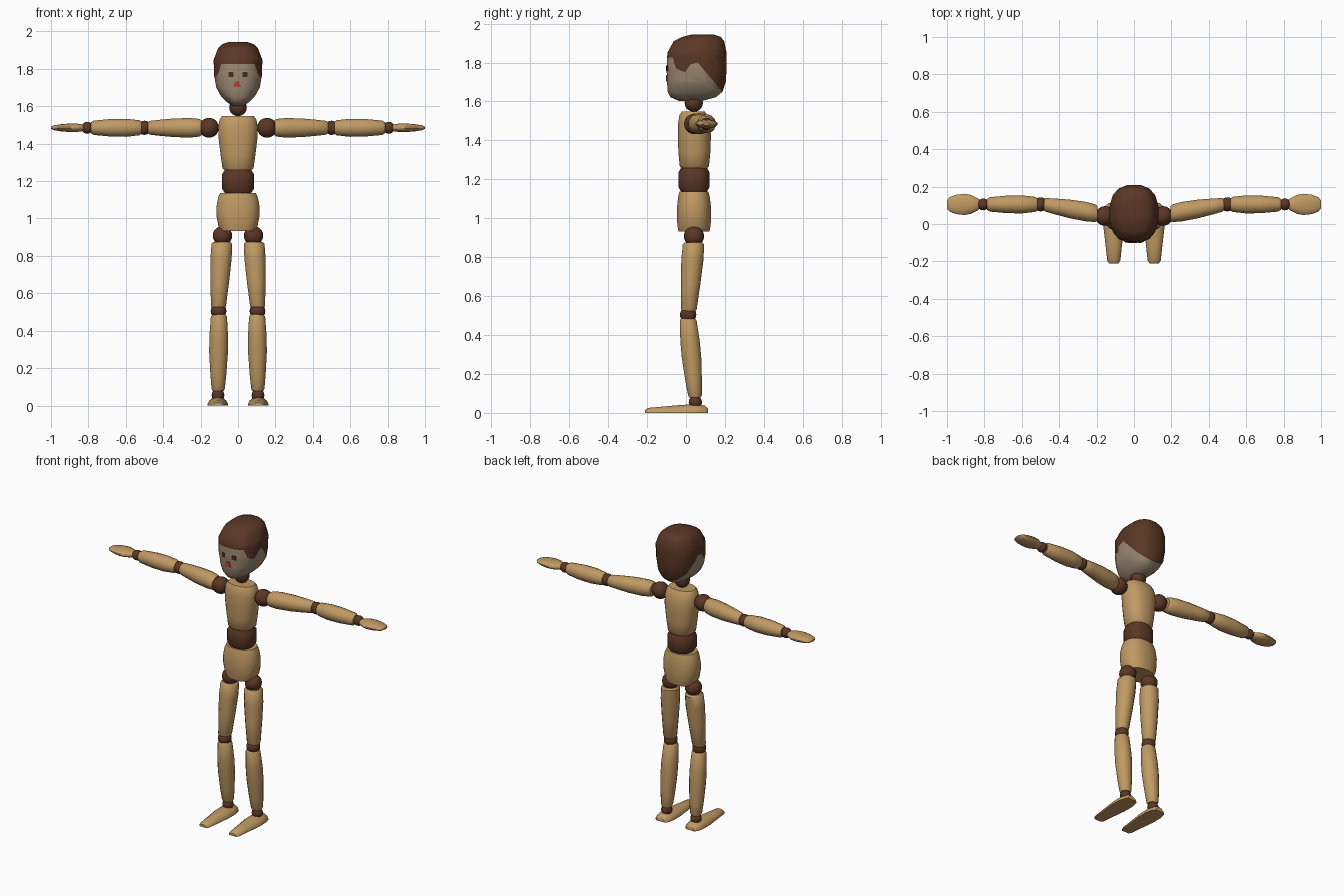
import bpy, bmesh, math
from mathutils import Vector, Matrix

if "Cube" in bpy.data.objects:
    bpy.data.objects.remove(bpy.data.objects["Cube"])


def material(name, rgb):
    m = bpy.data.materials.new(name)
    m.diffuse_color = (*rgb, 1)
    m.use_nodes = True
    m.node_tree.nodes["Principled BSDF"].inputs["Base Color"].default_value = m.diffuse_color
    return m


WOOD = material("light_wood", (0.53, 0.32, 0.125))
DARK = material("dark_brown", (0.105, 0.038, 0.019))
SKIN = material("face_beige", (0.34, 0.25, 0.175))
EYE = material("eye_brown", (0.06, 0.028, 0.015))
RED = material("mouth_red", (0.52, 0.05, 0.03))


def finish(name, bm, mats, angle=42):
    bmesh.ops.recalc_face_normals(bm, faces=bm.faces)
    me = bpy.data.meshes.new(name)
    bm.to_mesh(me)
    bm.free()
    for m in mats:
        me.materials.append(m)
    for p in me.polygons:
        p.use_smooth = True
    me.set_sharp_from_angle(angle=math.radians(angle))
    ob = bpy.data.objects.new(name, me)
    bpy.context.collection.objects.link(ob)
    return ob


def loft(rings, axis, n=16, power=2.0, floor=None):
    """Rings are (x, y, z, a, b): centre and the two half sizes across the axis."""
    bm = bmesh.new()
    loops = []
    for x, y, z, a, b in rings:
        loop = []
        for i in range(n):
            t = 2 * math.pi * (i + 0.5) / n
            c, s = math.cos(t), math.sin(t)
            u = a * math.copysign(abs(c) ** (2 / power), c)
            v = b * math.copysign(abs(s) ** (2 / power), s)
            off = {'x': (0, u, v), 'y': (u, 0, v), 'z': (u, v, 0)}[axis]
            p = Vector((x, y, z)) + Vector(off)
            if floor is not None:
                p.z = max(p.z, floor)
            loop.append(bm.verts.new(p))
        loops.append(loop)
    for l0, l1 in zip(loops, loops[1:]):
        for i in range(n):
            j = (i + 1) % n
            bm.faces.new((l0[i], l0[j], l1[j], l1[i]))
    bm.faces.new(loops[0])
    bm.faces.new(loops[-1])
    return bm


def ball(name, centre, r):
    bm = bmesh.new()
    bmesh.ops.create_uvsphere(bm, u_segments=16, v_segments=10, radius=r,
                              matrix=Matrix.Translation(centre))
    return finish(name, bm, [DARK])


def limb(name, p0, p1, profile, axis):
    """Turned wooden piece from p0 to p1; profile is (fraction, radius)."""
    p0, p1 = Vector(p0), Vector(p1)
    rings = [(*p0.lerp(p1, t), r, r) for t, r in profile]
    finish(name, loft(rings, axis), [WOOD])


# Torso: (z, y centre, half width, half depth)
chest = [(1.255, 0.043, 0.070, 0.066), (1.268, 0.043, 0.084, 0.076),
         (1.34, 0.043, 0.094, 0.083), (1.43, 0.043, 0.105, 0.086),
         (1.49, 0.041, 0.107, 0.082), (1.53, 0.038, 0.099, 0.072),
         (1.548, 0.037, 0.085, 0.060)]
pelvis = [(0.932, 0.041, 0.092, 0.080), (0.96, 0.041, 0.106, 0.086),
          (1.01, 0.041, 0.116, 0.089), (1.06, 0.041, 0.117, 0.088),
          (1.11, 0.041, 0.108, 0.082), (1.137, 0.041, 0.096, 0.075)]
waist = [(1.128, 0.041, 0.066, 0.062), (1.16, 0.041, 0.087, 0.081),
         (1.235, 0.041, 0.087, 0.081), (1.268, 0.041, 0.066, 0.062)]
for name, prof, mat in (("chest", chest, WOOD), ("pelvis", pelvis, WOOD),
                        ("waist_joint", waist, DARK)):
    finish(name, loft([(0, y, z, a, b) for z, y, a, b in prof], 'z', 20, 2.3), [mat])
ball("neck_joint", (0, 0.04, 1.594), 0.047)

# Arms and legs, both sides
for s, side in ((-1, "right"), (1, "left")):
    ball(side + "_shoulder_joint", (s * 0.155, 0.043, 1.485), 0.053)
    ball(side + "_elbow_joint", (s * 0.50, 0.105, 1.485), 0.038)
    ball(side + "_wrist_joint", (s * 0.806, 0.105, 1.485), 0.032)
    limb(side + "_upper_arm", (s * 0.195, 0.056, 1.485), (s * 0.483, 0.104, 1.485),
         [(0, 0.040), (0.04, 0.048), (0.2, 0.053), (0.5, 0.051), (0.8, 0.043),
          (0.97, 0.037), (1, 0.030)], 'x')
    limb(side + "_forearm", (s * 0.517, 0.105, 1.485), (s * 0.785, 0.105, 1.485),
         [(0, 0.034), (0.04, 0.041), (0.3, 0.049), (0.6, 0.048), (0.95, 0.039),
          (1, 0.030)], 'x')
    hand = [(0.825, 0.024, 0.014), (0.835, 0.032, 0.019), (0.87, 0.051, 0.024),
            (0.905, 0.058, 0.023), (0.95, 0.053, 0.019), (0.985, 0.040, 0.013),
            (1.0, 0.022, 0.006)]
    finish(side + "_hand", loft([(s * x, 0.105, 1.485, a, b) for x, a, b in hand], 'x'), [WOOD])

    ball(side + "_hip_joint", (s * 0.083, 0.041, 0.908), 0.052)
    ball(side + "_knee_joint", (s * 0.104, 0.011, 0.505), 0.042)
    ball(side + "_ankle_joint", (s * 0.107, 0.048, 0.055), 0.034)
    limb(side + "_thigh", (s * 0.086, 0.039, 0.875), (s * 0.105, 0.014, 0.522),
         [(0, 0.046), (0.03, 0.056), (0.25, 0.058), (0.6, 0.051), (0.97, 0.041),
          (1, 0.035)], 'z')
    limb(side + "_shin", (s * 0.102, 0.010, 0.487), (s * 0.106, 0.047, 0.078),
         [(0, 0.035), (0.03, 0.044), (0.3, 0.051), (0.5, 0.051), (0.8, 0.043),
          (0.97, 0.036), (1, 0.030)], 'z')
    foot = [(0.112, 0.030, 0.022), (0.098, 0.045, 0.038), (0.05, 0.056, 0.045),
            (-0.02, 0.056, 0.042), (-0.12, 0.044, 0.033), (-0.195, 0.036, 0.026),
            (-0.21, 0.026, 0.016)]
    finish(side + "_foot",
           loft([(s * 0.108, y, 0, w, h) for y, w, h in foot], 'y', floor=0), [WOOD])

# Head: (z, front y, back y, half width)
head_rings = [(1.602, -0.035, 0.08, 0.030), (1.622, -0.082, 0.155, 0.060),
              (1.650, -0.096, 0.190, 0.090), (1.70, -0.100, 0.207, 0.118),
              (1.77, -0.102, 0.211, 0.131), (1.85, -0.098, 0.211, 0.132),
              (1.91, -0.065, 0.198, 0.108), (1.932, -0.02, 0.18, 0.085),
              (1.944, 0.03, 0.145, 0.050)]
bm = loft([(0, (f + b) / 2, z, w, (b - f) / 2) for z, f, b, w in head_rings], 'z', 16, 2.5)

# Hairline in side view (y, z): cut along each stretch, colour above it
hairline = [(-0.3, 1.825), (-0.068, 1.825), (-0.052, 1.77), (-0.005, 1.75),
            (0.022, 1.79), (0.06, 1.80), (0.19, 1.645), (0.3, 1.61)]
for (y0, z0), (y1, z1) in zip(hairline, hairline[1:]):
    bmesh.ops.bisect_plane(bm, geom=bm.verts[:] + bm.edges[:] + bm.faces[:], dist=1e-5,
                           plane_co=(0, y0, z0), plane_no=(0, z0 - z1, y1 - y0))
for f in bm.faces:
    c = f.calc_center_median()
    for (y0, z0), (y1, z1) in zip(hairline, hairline[1:]):
        if y0 <= c.y < y1:
            f.material_index = int(c.z > z0 + (z1 - z0) * (c.y - y0) / (y1 - y0))
head = finish("head", bm, [SKIN, DARK])
bpy.context.view_layer.update()


# Painted face: thin plates laid on the head surface
def face_plate(name, outline, mat):
    bm = bmesh.new()
    front, back = [], []
    for x, z in outline:
        hit, loc, _, _ = head.ray_cast((x, -1, z), (0, 1, 0))
        y = loc.y if hit else -0.1
        front.append(bm.verts.new((x, y - 0.004, z)))
        back.append(bm.verts.new((x, y + 0.003, z)))
    bm.faces.new(front)
    bm.faces.new(back)
    for i in range(len(front)):
        j = (i + 1) % len(front)
        bm.faces.new((front[i], front[j], back[j], back[i]))
    finish(name, bm, [mat])


for s, side in ((-1, "right"), (1, "left")):
    face_plate(side + "_eye", [(s * 0.037 + dx, 1.77 + dz) for dx, dz in
               ((-0.013, -0.014), (0.013, -0.014), (0.013, 0.014), (-0.013, 0.014))], EYE)
face_plate("mouth", [(-0.027, 1.702), (0.017, 1.702), (0.005, 1.735), (-0.014, 1.735)], RED)
